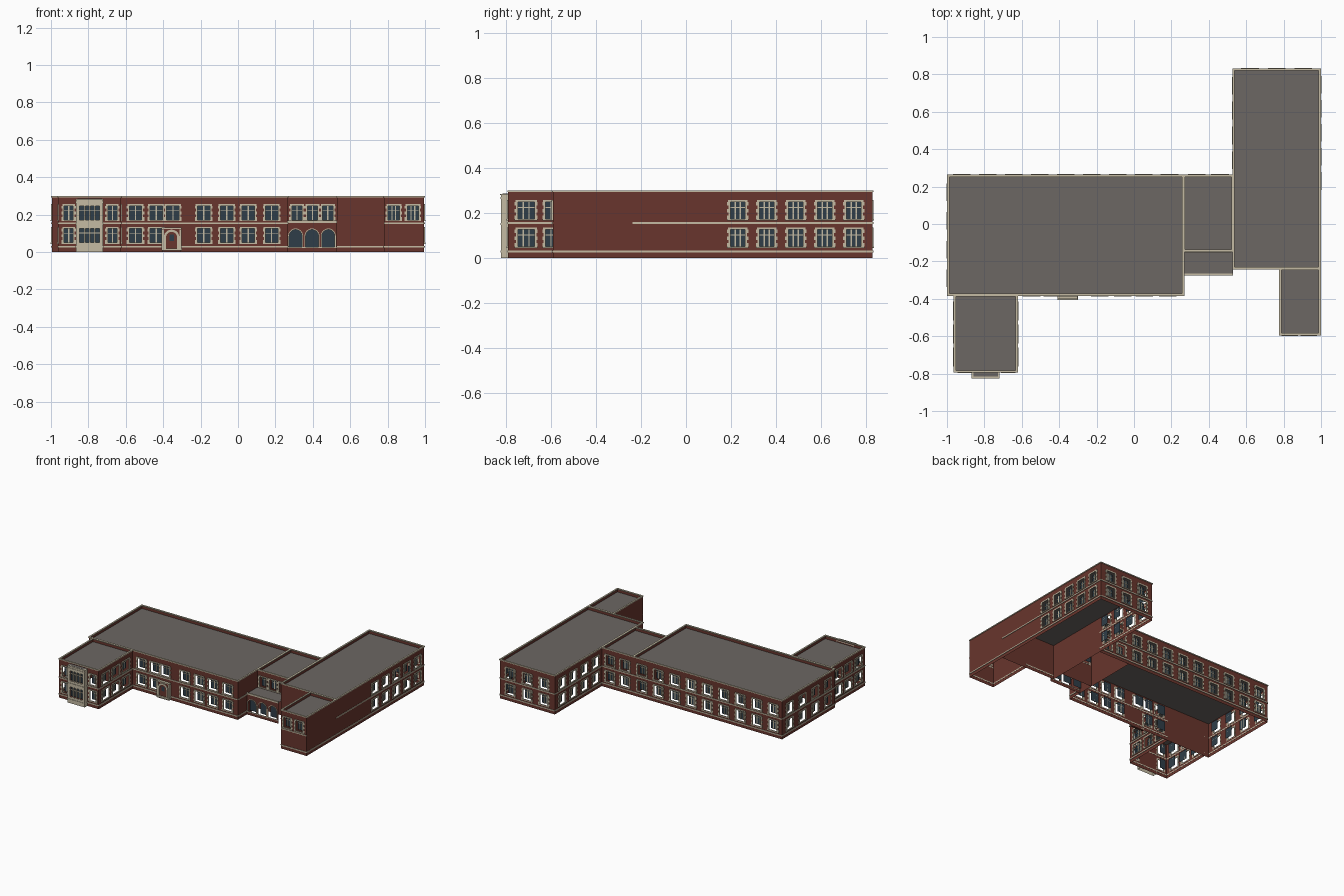
import bpy, bmesh, math
from mathutils import Matrix, Vector

cube = bpy.data.objects.get("Cube")
if cube:
    bpy.data.objects.remove(cube)


def material(name, rgb):
    m = bpy.data.materials.new(name)
    m.use_nodes = True
    m.diffuse_color = (*rgb, 1)
    m.node_tree.nodes["Principled BSDF"].inputs["Base Color"].default_value = (*rgb, 1)
    return m


BRICK = material("red brick", (0.14, 0.036, 0.026))
STONE = material("pale stone", (0.56, 0.50, 0.37))
ROOF = material("grey roof", (0.15, 0.135, 0.125))
GLASS = material("dark glass", (0.028, 0.048, 0.065))

TOP, ROOF_Z = 0.295, 0.27
STOREYS = ((0.05, 0.125), (0.172, 0.247))
RECESS = 0.022


def finish(bm, name, mat, frame=Matrix()):
    bm.transform(frame)
    me = bpy.data.meshes.new(name)
    bm.to_mesh(me)
    bm.free()
    me.materials.append(mat)
    ob = bpy.data.objects.new(name, me)
    bpy.context.collection.objects.link(ob)
    return ob


def box(bm, x0, x1, y0, y1, z0, z1):
    size = Matrix.Diagonal((x1 - x0, y1 - y0, z1 - z0, 1))
    mid = Matrix.Translation(((x0 + x1) / 2, (y0 + y1) / 2, (z0 + z1) / 2))
    bmesh.ops.create_cube(bm, size=1, matrix=mid @ size)


def panel(bm, points, y=0):
    """Flat upright face from (u, z) points."""
    bm.faces.new([bm.verts.new((u, y, z)) for u, z in points])


def rect(bm, u0, u1, z0, z1, y=0):
    panel(bm, ((u0, z0), (u1, z0), (u1, z1), (u0, z1)), y)


def pierced(bm, length, z0, z1, holes):
    """Wall sheet made of the grid cells that lie outside every opening."""
    us = sorted({0, length, *[h[0] for h in holes], *[h[1] for h in holes]})
    zs = sorted({z0, z1, *[h[2] for h in holes], *[h[3] for h in holes]})
    for a, b in zip(us, us[1:]):
        for c, d in zip(zs, zs[1:]):
            u, z = (a + b) / 2, (c + d) / 2
            if not any(h[0] < u < h[1] and h[2] < z < h[3] for h in holes):
                rect(bm, a, b, c, d)


def surround(bm, a, b, c, d, lights):
    """Toothed stone jambs, sill, lintel and glazing bars of one window."""
    f, k = -0.005, 0.001
    box(bm, a - 0.014, b + 0.014, f - 0.002, k, c - 0.007, c)
    box(bm, a - 0.010, b + 0.010, f, k, d, d + 0.009)
    n = 5
    step = (d - c) / n
    for i in range(n):
        w = 0.014 if i % 2 == 0 else 0.008
        z = c + i * step
        box(bm, a - w, a, f, k, z, z + step)
        box(bm, b, b + w, f, k, z, z + step)
    for i in range(1, lights):
        u = a + (b - a) * i / lights
        box(bm, u - 0.003, u + 0.003, RECESS - 0.004, RECESS, c, d)
    z = c + (d - c) * 0.68
    box(bm, a, b, RECESS - 0.003, RECESS, z - 0.0015, z + 0.0015)


def side_frame(block, side):
    """Local frame of a wall: x runs along it and -y points outward."""
    x0, x1, y0, y1 = block
    origin, turn, length = {
        "front": ((x0, y0), 0, x1 - x0), "left": ((x1, y0), 1, y1 - y0),
        "back": ((x1, y1), 2, x1 - x0), "right": ((x0, y1), 3, y1 - y0)}[side]
    frame = Matrix.Translation((*origin, 0)) @ Matrix.Rotation(turn * math.pi / 2, 4, "Z")

    def along(w):
        return (w - x0, w - y0, x1 - w, y1 - w)[turn]
    return frame, length, along


def facade(name, block, side, centres=(), width=0.066, lights=3, storeys=(0, 1),
           skip=(), bands=(0.028, 0.155), span=None, top=TOP):
    frame, length, along = side_frame(block, side)
    holes = []
    for s in storeys:
        for w in centres:
            if (w, s) not in skip:
                u = along(w)
                holes.append((u - width / 2, u + width / 2, *STOREYS[s]))
    wall, glass, trim = bmesh.new(), bmesh.new(), bmesh.new()
    pierced(wall, length, 0, top, holes)
    for h in holes:
        rect(glass, *h, RECESS)
        surround(trim, *h, lights)
    a, b = sorted(along(w) for w in span) if span else (0, length)
    for z in bands:
        box(trim, a, b, -0.004, 0.001, z - 0.004, z + 0.004)
    finish(wall, name + "_" + side + "_wall", BRICK, frame)
    if holes:
        finish(glass, name + "_" + side + "_glass", GLASS, frame)
    if holes or bands:
        finish(trim, name + "_" + side + "_stonework", STONE, frame)


def roof(name, block, z, top, coping=True):
    x0, x1, y0, y1 = block
    bm = bmesh.new()
    bm.faces.new([bm.verts.new((x, y, z)) for x, y in
                  ((x0, y0), (x1, y0), (x1, y1), (x0, y1))])
    finish(bm, name + "_roof", ROOF)
    if coping:
        bm = bmesh.new()
        o, i = 0.004, 0.008
        for y, s in ((y0, 1), (y1, -1)):
            box(bm, x0 - o, x1 + o, *sorted((y - o * s, y + i * s)), top - 0.003, top + 0.004)
        for x, s in ((x0, 1), (x1, -1)):
            box(bm, *sorted((x - o * s, x + i * s)), y0, y1, top - 0.003, top + 0.004)
        finish(bm, name + "_coping", STONE)


def spread(a, b, n):
    return [a + (b - a) * i / (n - 1) for i in range(n)]


def arch_points(u, r, spring, n=12):
    return [(u - r * math.cos(math.pi * i / n), spring + r * math.sin(math.pi * i / n))
            for i in range(n + 1)]


def arch_ring(bm, u, r, w, base, spring, y0, y1):
    """Solid stone band around an arched opening."""
    inner = [(u - r, base), *arch_points(u, r, spring), (u + r, base)]
    outer = [(u - r - w, base), *arch_points(u, r + w, spring), (u + r + w, base)]
    for i in range(len(inner) - 1):
        quad = (inner[i], inner[i + 1], outer[i + 1], outer[i])
        panel(bm, quad, y0)
        for p, q in (quad[:2], quad[2:]):
            bm.faces.new([bm.verts.new(v) for v in
                          ((p[0], y0, p[1]), (q[0], y0, q[1]), (q[0], y1, q[1]), (p[0], y1, p[1]))])


# Building blocks as x0, x1, y0, y1
main = (-0.995, 0.265, -0.38, 0.26)
wing = (-0.96, -0.625, -0.79, -0.38)
link = (0.265, 0.53, -0.145, 0.26)
hall = (0.53, 0.995, -0.238, 0.828)
annex = (0.78, 0.995, -0.592, -0.238)
porch = (0.265, 0.53, -0.27, -0.145)
for name, block in dict(main=main, wing=wing, link=link, hall=hall, annex=annex).items():
    roof(name, block, ROOF_Z, TOP)

# Main block
facade("main", main, "front", (-0.548, -0.437, -0.348, -0.183, -0.06, 0.055, 0.18),
       lights=2, skip=((-0.348, 0),), span=(-0.625, 0.265))
facade("main", main, "back", spread(-0.92, 0.19, 9))
facade("main", main, "right", spread(-0.29, 0.17, 4))
facade("main", main, "left", span=(-0.38, -0.27))

# Front wing
wing_rows = spread(-0.71, -0.465, 3)
facade("wing", wing, "front", (-0.905, -0.672), width=0.048, lights=2)
facade("wing", wing, "left", wing_rows, width=0.074)
facade("wing", wing, "right", wing_rows, width=0.074)
facade("wing", wing, "back", bands=())

# Link, hall and annex
facade("link", link, "front", (0.315, 0.398, 0.48), width=0.055, lights=2,
       storeys=(1,), bands=())
facade("link", link, "back", (0.335, 0.46))
for side in ("left", "right"):
    facade("link", link, side, bands=())
facade("hall", hall, "front", bands=(0.028,), span=(0.53, 0.78))
facade("hall", hall, "left", spread(0.23, 0.745, 5))
facade("hall", hall, "back", spread(0.62, 0.905, 3))
facade("hall", hall, "right", spread(0.34, 0.74, 4), span=(0.26, 0.828))
facade("annex", annex, "front", (0.833, 0.935), width=0.06, storeys=(1,))
for side in ("left", "right"):
    facade("annex", annex, side, bands=(0.028,))
facade("annex", annex, "back", bands=())

# Arcaded porch
frame, length, along = side_frame(porch, "front")
r, base, spring, head = 0.034, 0.026, 0.086, 0.16
wall, glass, trim = bmesh.new(), bmesh.new(), bmesh.new()
arches = [along(x) for x in (0.308, 0.396, 0.483)]
pierced(wall, length, 0, head, [(u - r, u + r, base, spring + r) for u in arches])
for u in arches:
    curve = arch_points(u, r, spring)
    half = len(curve) // 2
    panel(wall, [(u - r, spring + r), *curve[:half + 1]])
    panel(wall, [(u + r, spring + r), *curve[half:]])
    panel(glass, [(u - r, base), *curve, (u + r, base)], RECESS)
    arch_ring(trim, u, r, 0.006, base, spring, -0.004, 0)
box(trim, 0, length, -0.005, 0.006, head - 0.004, head + 0.008)
box(trim, 0, length, -0.004, 0.001, 0.022, 0.028)
finish(wall, "porch_wall", BRICK, frame)
finish(glass, "porch_glass", GLASS, frame)
finish(trim, "porch_stonework", STONE, frame)
roof("porch", porch, head, head, coping=False)

# Stone bay on the front wing
bay = (-0.865, -0.722, -0.822, -0.79)
frame, length, along = side_frame(bay, "front")
wall, glass = bmesh.new(), bmesh.new()
holes = [(0.018, length - 0.018, *s) for s in STOREYS]
pierced(wall, length, 0, 0.278, holes)
for a, b, c, d in holes:
    rect(glass, a, b, c, d, 0.012)
    for i in (1, 2, 3):
        u = a + (b - a) * i / 4
        box(wall, u - 0.004, u + 0.004, 0, 0.012, c, d)
    box(wall, a, b, 0.004, 0.012, c + 0.05, c + 0.054)
for z in (0.028, 0.15, 0.265):
    box(wall, -0.003, length + 0.003, -0.003, 0.001, z - 0.004, z + 0.004)
for u in (0, length):
    box(wall, u - 0.001, u + 0.001, 0, 0.032, 0, 0.278)
box(wall, -0.004, length + 0.004, -0.004, 0.032, 0.278, 0.284)
finish(wall, "bay_stonework", STONE, frame)
finish(glass, "bay_glass", GLASS, frame)
bm = bmesh.new()
box(bm, bay[0] + 0.006, bay[1] - 0.006, bay[2] + 0.006, bay[3], 0.283, 0.285)
finish(bm, "bay_roof", ROOF)

# Entrance with stone arch and step
x = -0.355
body, stone, door = bmesh.new(), bmesh.new(), bmesh.new()
box(body, x - 0.05, x + 0.05, -0.396, -0.38, 0, 0.125)
arch_ring(stone, x, 0.03, 0.012, 0.02, 0.078, -0.402, -0.396)
for s in (-1, 1):
    box(stone, x + s * 0.047 - 0.006, x + s * 0.047 + 0.006, -0.4, -0.38, 0.01, 0.12)
box(stone, x - 0.053, x + 0.053, -0.4, -0.38, 0.123, 0.13)
box(stone, x - 0.055, x + 0.055, -0.405, -0.38, 0.008, 0.02)
rect(door, x - 0.012, x + 0.012, 0.06, 0.095, -0.3975)
finish(body, "entrance_body", BRICK)
finish(stone, "entrance_stonework", STONE)
finish(door, "entrance_door_glass", GLASS)
